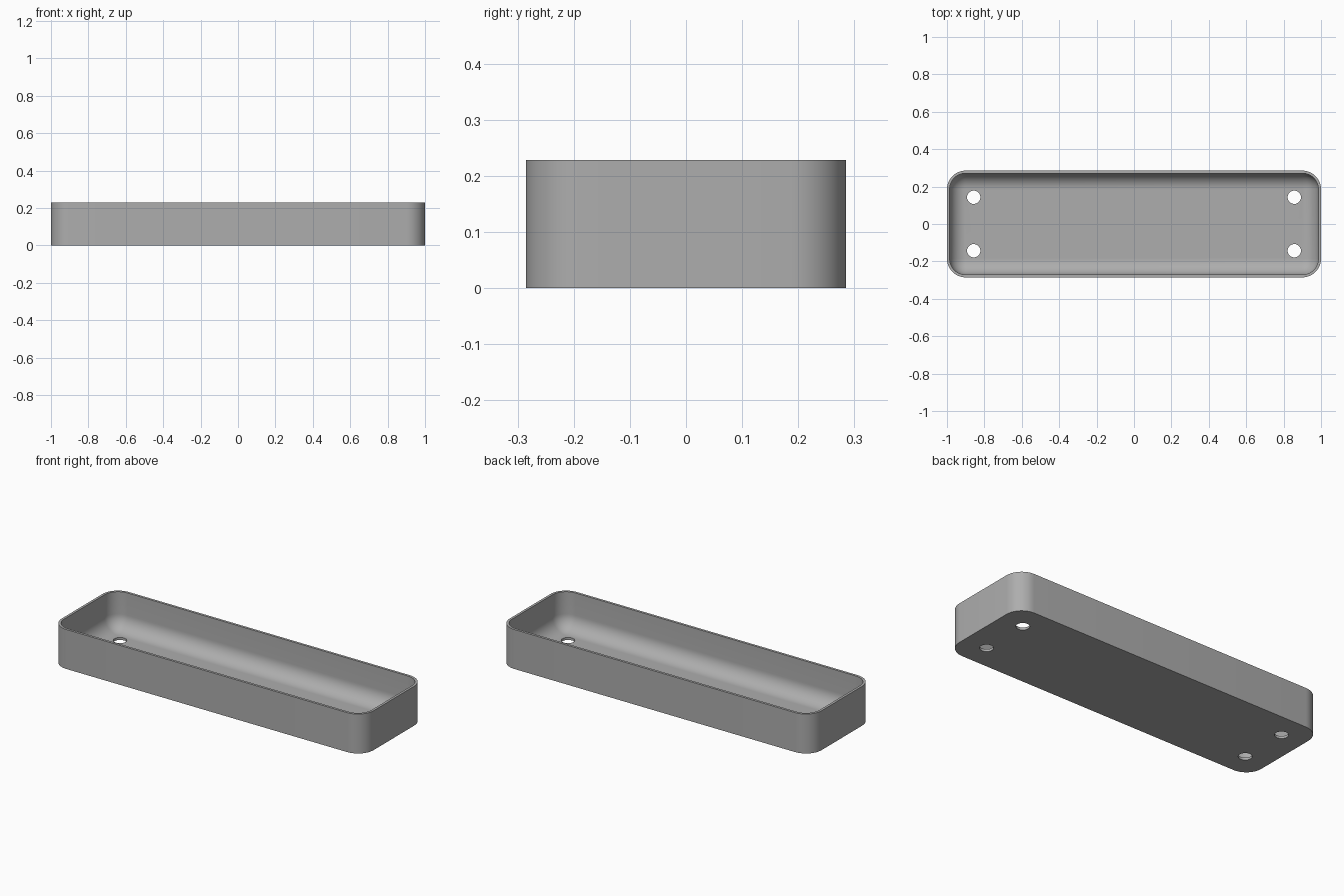
import bpy, bmesh, math

cube = bpy.data.objects.get("Cube")
if cube:
    bpy.data.objects.remove(cube, do_unlink=True)

LENGTH, WIDTH, HEIGHT = 2.0, 0.571, 0.2286
WALL = 0.0143
CORNER = 0.1
FILLET = CORNER - WALL
STEPS = 12

grey = bpy.data.materials.new("plain_grey")
grey.use_nodes = True
colour = (0.42, 0.42, 0.42, 1)
grey.diffuse_color = colour
grey.node_tree.nodes["Principled BSDF"].inputs["Base Color"].default_value = colour


def ring(bm, inset, z):
    """Rounded rectangle loop, moved inwards by inset."""
    r = max(CORNER - inset, 0.0005)
    cx, cy = LENGTH / 2 - CORNER, WIDTH / 2 - CORNER
    verts = []
    for i, (sx, sy) in enumerate([(1, 1), (-1, 1), (-1, -1), (1, -1)]):
        for k in range(STEPS + 1):
            a = math.pi / 2 * (i + k / STEPS)
            verts.append(bm.verts.new((sx * cx + r * math.cos(a),
                                       sy * cy + r * math.sin(a), z)))
    return verts


# Tray shell: outer wall, rim, inner wall, then a rounded cove to the floor
levels = [(0, 0), (0, HEIGHT), (WALL, HEIGHT)]
for k in range(STEPS + 1):
    a = math.pi / 2 * k / STEPS
    levels.append((WALL + FILLET * (1 - math.cos(a)),
                   WALL + FILLET * (1 - math.sin(a))))
bm = bmesh.new()
rings = [ring(bm, inset, z) for inset, z in levels]
for low, high in zip(rings, rings[1:]):
    for j in range(len(low)):
        n = (j + 1) % len(low)
        bm.faces.new((low[j], low[n], high[n], high[j]))
bm.faces.new(rings[0][::-1])
bm.faces.new(rings[-1])
bmesh.ops.remove_doubles(bm, verts=bm.verts, dist=0.0012)
bmesh.ops.recalc_face_normals(bm, faces=bm.faces)
mesh = bpy.data.meshes.new("tray")
bm.to_mesh(mesh)
bm.free()
tray = bpy.data.objects.new("tray", mesh)
bpy.context.collection.objects.link(tray)
mesh.materials.append(grey)

# Four drain holes through the floor
for sx in (-1, 1):
    for sy in (-1, 1):
        bpy.ops.mesh.primitive_cylinder_add(vertices=32, radius=0.0357, depth=0.1,
                                            location=(sx * 0.857, sy * 0.143, 0))
        cutter = bpy.context.object
        cutter.name = "hole_cutter"
        cutter.data.materials.append(grey)
        cut = tray.modifiers.new("hole", "BOOLEAN")
        cut.operation = "DIFFERENCE"
        cut.solver = "EXACT"
        cut.object = cutter
        bpy.context.view_layer.objects.active = tray
        bpy.ops.object.modifier_apply(modifier=cut.name)
        bpy.data.objects.remove(cutter, do_unlink=True)

bpy.ops.object.select_all(action="DESELECT")
tray.select_set(True)
bpy.context.view_layer.objects.active = tray
bpy.ops.object.shade_smooth_by_angle(angle=math.radians(35))
